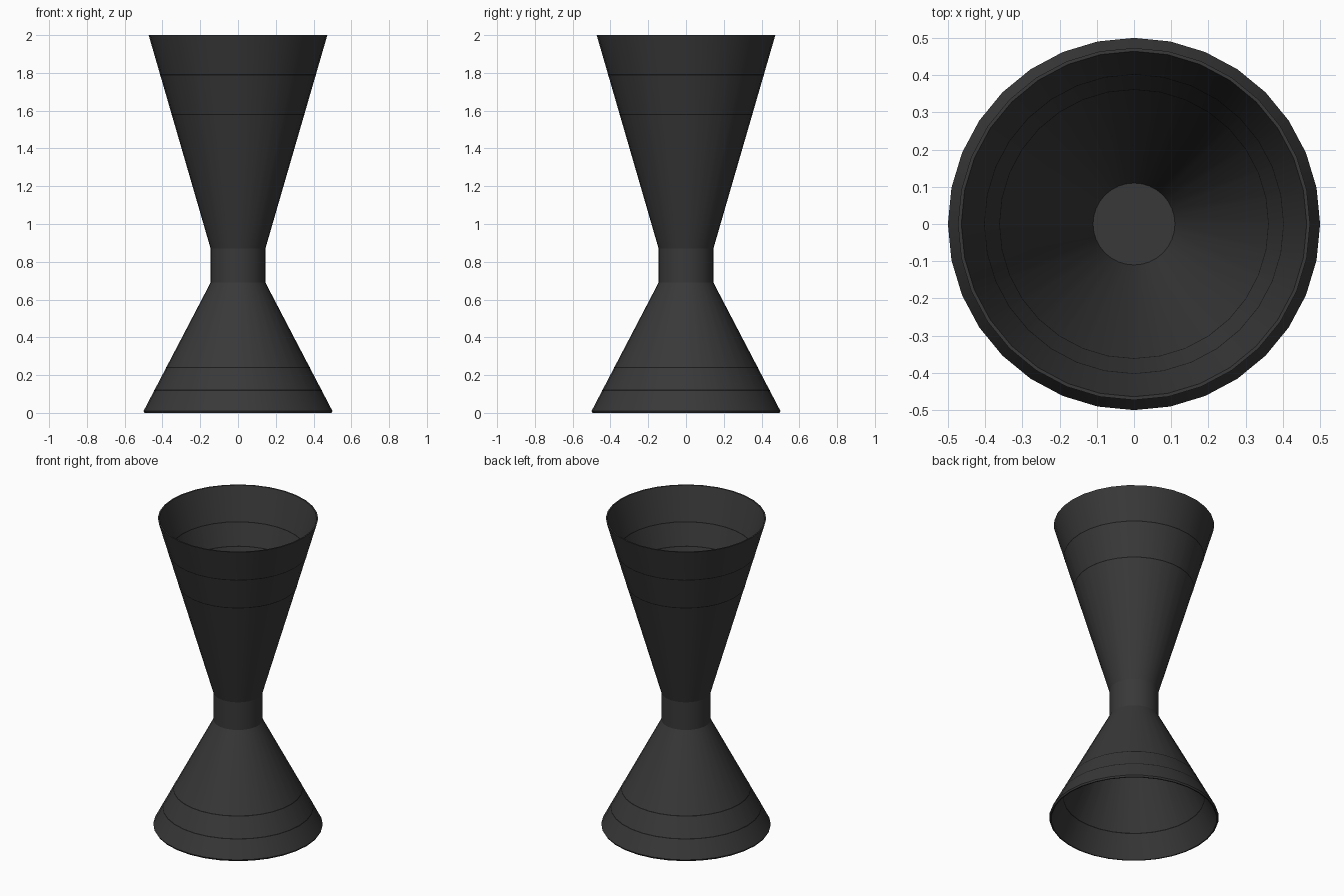
import bpy, bmesh, math

if "Cube" in bpy.data.objects:
    bpy.data.objects.remove(bpy.data.objects["Cube"])

SEGMENTS = 32


def material(name, value):
    m = bpy.data.materials.new(name)
    m.diffuse_color = (value, value, value, 1)
    m.use_nodes = True
    m.node_tree.nodes["Principled BSDF"].inputs["Base Color"].default_value = m.diffuse_color
    return m


steel = material("dark steel", 0.04)
ink = material("near black line", 0.01)


def lathe(name, profile, mat, cap_start=False, cap_end=False):
    """Revolve (radius, z) points; an upward profile faces outward."""
    bm = bmesh.new()
    rings = []
    for r, z in profile:
        rings.append([bm.verts.new((r * math.cos(2 * math.pi * i / SEGMENTS),
                                    r * math.sin(2 * math.pi * i / SEGMENTS), z))
                      for i in range(SEGMENTS)])
    for a, b in zip(rings, rings[1:]):
        for i in range(SEGMENTS):
            j = (i + 1) % SEGMENTS
            bm.faces.new((a[i], a[j], b[j], b[i])).smooth = True
    if cap_start:
        bm.faces.new(rings[0][::-1])
    if cap_end:
        bm.faces.new(rings[-1])
    # keep the horizontal rings crisp and the walls smooth
    for e in bm.edges:
        if abs(e.verts[0].co.z - e.verts[1].co.z) < 1e-6:
            e.smooth = False
    mesh = bpy.data.meshes.new(name)
    bm.to_mesh(mesh)
    bm.free()
    mesh.materials.append(mat)
    obj = bpy.data.objects.new(name, mesh)
    bpy.context.collection.objects.link(obj)


# tall cup opening upward, with a flat inner floor
lathe("upper_cup", [(0.145, 0.87), (0.473, 2.0), (0.464, 2.0), (0.11, 0.78)],
      steel, cap_end=True)

# straight waist between the cups
lathe("neck", [(0.145, 0.69), (0.145, 0.87)], steel)

# short cup opening downward
lathe("lower_cup", [(0.11, 0.74), (0.488, 0.0), (0.495, 0.0), (0.5, 0.01),
                    (0.145, 0.69)], steel, cap_start=True)


def upper_outer(z):
    return 0.145 + (z - 0.87) * 0.328 / 1.13 + 0.001


def upper_inner(z):
    return 0.11 + (z - 0.78) * 0.354 / 1.22 - 0.001


def lower_outer(z):
    return 0.5 - (z - 0.01) * 0.355 / 0.68 + 0.001


def lower_inner(z):
    return 0.488 - z * 0.378 / 0.74 - 0.001


# thin measuring lines around the cup walls
marks = [("upper_outer_line", upper_outer, (1.79, 1.58), 1),
         ("upper_inner_line", upper_inner, (1.79, 1.65), -1),
         ("lower_outer_line", lower_outer, (0.24, 0.12), 1),
         ("lower_inner_line", lower_inner, (0.14,), -1)]
for name, radius, heights, side in marks:
    for n, z in enumerate(heights, 1):
        ends = (z - 0.003 * side, z + 0.003 * side)
        lathe(f"{name}_{n}", [(radius(e), e) for e in ends], ink)
